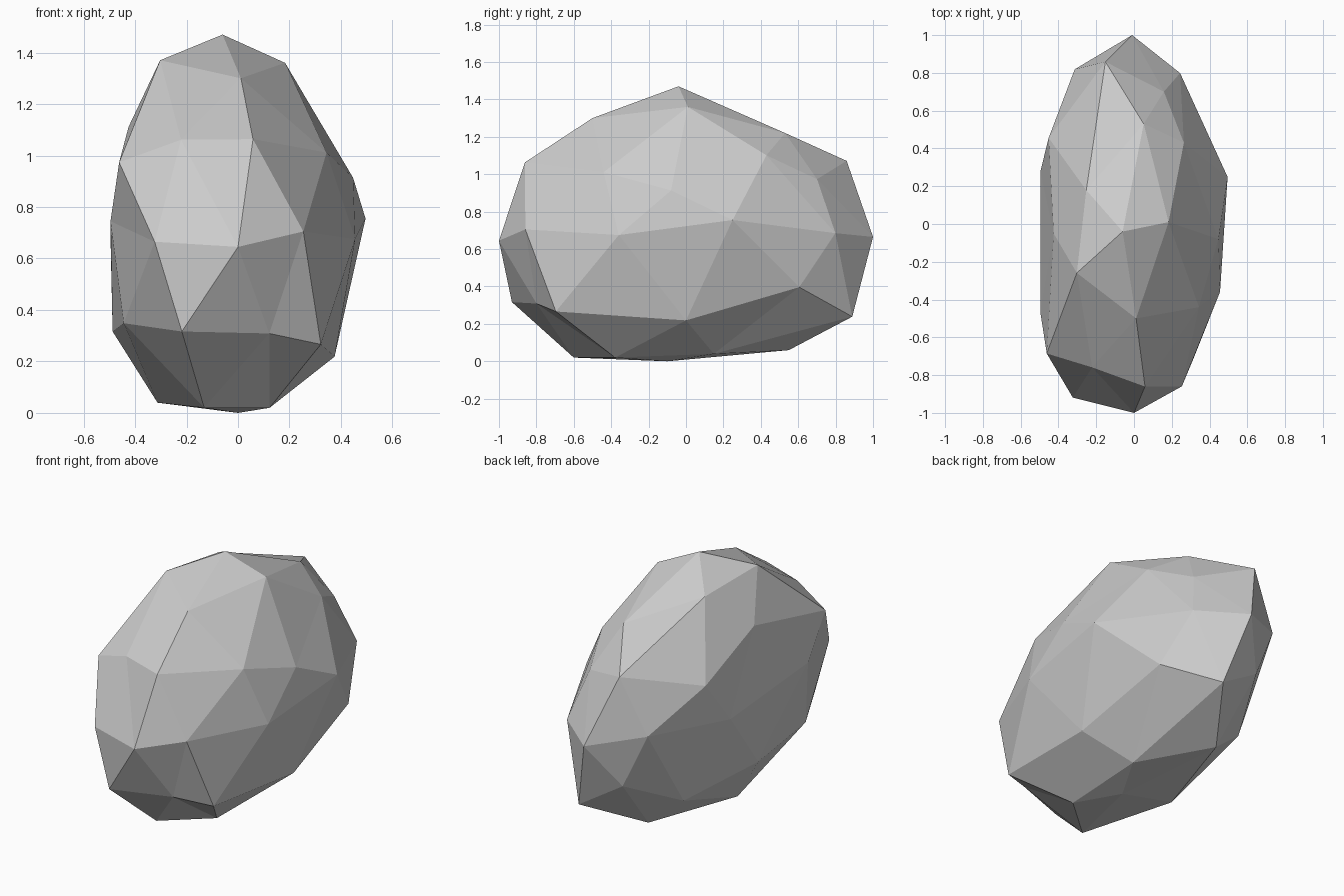
import bpy
import bmesh
import math
from mathutils import Vector

default_cube = bpy.data.objects.get("Cube")
if default_cube:
    bpy.data.objects.remove(default_cube, do_unlink=True)

# Overall boulder proportions: narrow, long, fairly tall
RADII = Vector((0.5, 1.0, 0.735))

# Chisel offsets in hundredths, per ring, counter-clockwise from +x
CHISEL = {
    "crown": [(-6, -4, 0)],
    "shoulder": [(-8, 1, 0), (-3, 3, -14), (-4, -13, -3), (-9, 5, 1), (-7, 0, -6)],
    "upper": [(0, -8, -15), (-8, -7, -2), (2, -15, -9), (-2, 5, -5), (-9, -7, -12),
              (0, -5, -1), (-10, -16, -9), (-9, 5, -6), (-8, -1, 0), (0, 6, -11)],
    "waist": [(2, -6, 2), (-5, -1, -5), (-1, 0, -7), (-2, 1, 0), (-2, -3, -5),
              (-2, -16, 1), (-3, -11, -7), (0, 0, -9), (-4, -5, -3), (-2, -5, -6)],
    "lower": [(-5, 0, -13), (-4, 8, -1), (-3, 8, -11), (-3, 0, 0), (1, 0, -12),
              (-4, 0, -9), (-10, -2, 0), (-8, -8, -9), (-1, 1, -4), (-4, -17, -14)],
    "foot": [(-8, -16, -7), (-5, 5, -5), (-5, -5, -7), (-5, -10, -9), (-9, -7, -9)],
    "base": [(0, -10, 0)],
}


def make_material(name, color):
    material = bpy.data.materials.new(name)
    material.use_nodes = True
    material.diffuse_color = color
    shader = next(n for n in material.node_tree.nodes if n.type == "BSDF_PRINCIPLED")
    shader.inputs["Base Color"].default_value = color
    shader.inputs["Roughness"].default_value = 0.9
    return material


def ring_angle(vert):
    # Small bias keeps vertices lying on +x first in their ring
    return (math.atan2(vert.co.y, vert.co.x) + 0.01) % math.tau


# Boulder body: a low-poly sphere, walked ring by ring from the top down
bm = bmesh.new()
bmesh.ops.create_icosphere(bm, subdivisions=2, radius=1.0)
remaining = sorted(bm.verts, key=lambda v: -v.co.z)
for offsets in CHISEL.values():
    ring, remaining = remaining[:len(offsets)], remaining[len(offsets):]
    for vert, offset in zip(sorted(ring, key=ring_angle), offsets):
        vert.co = vert.co * RADII + Vector(offset) / 100

# Rest the boulder on the ground
lowest = min(v.co.z for v in bm.verts)
bmesh.ops.translate(bm, verts=bm.verts, vec=(0, 0, -lowest))
bmesh.ops.recalc_face_normals(bm, faces=bm.faces)

mesh = bpy.data.meshes.new("boulder")
bm.to_mesh(mesh)
bm.free()
mesh.materials.append(make_material("stone grey", (0.6, 0.6, 0.6, 1.0)))
boulder = bpy.data.objects.new("boulder", mesh)
bpy.context.collection.objects.link(boulder)
